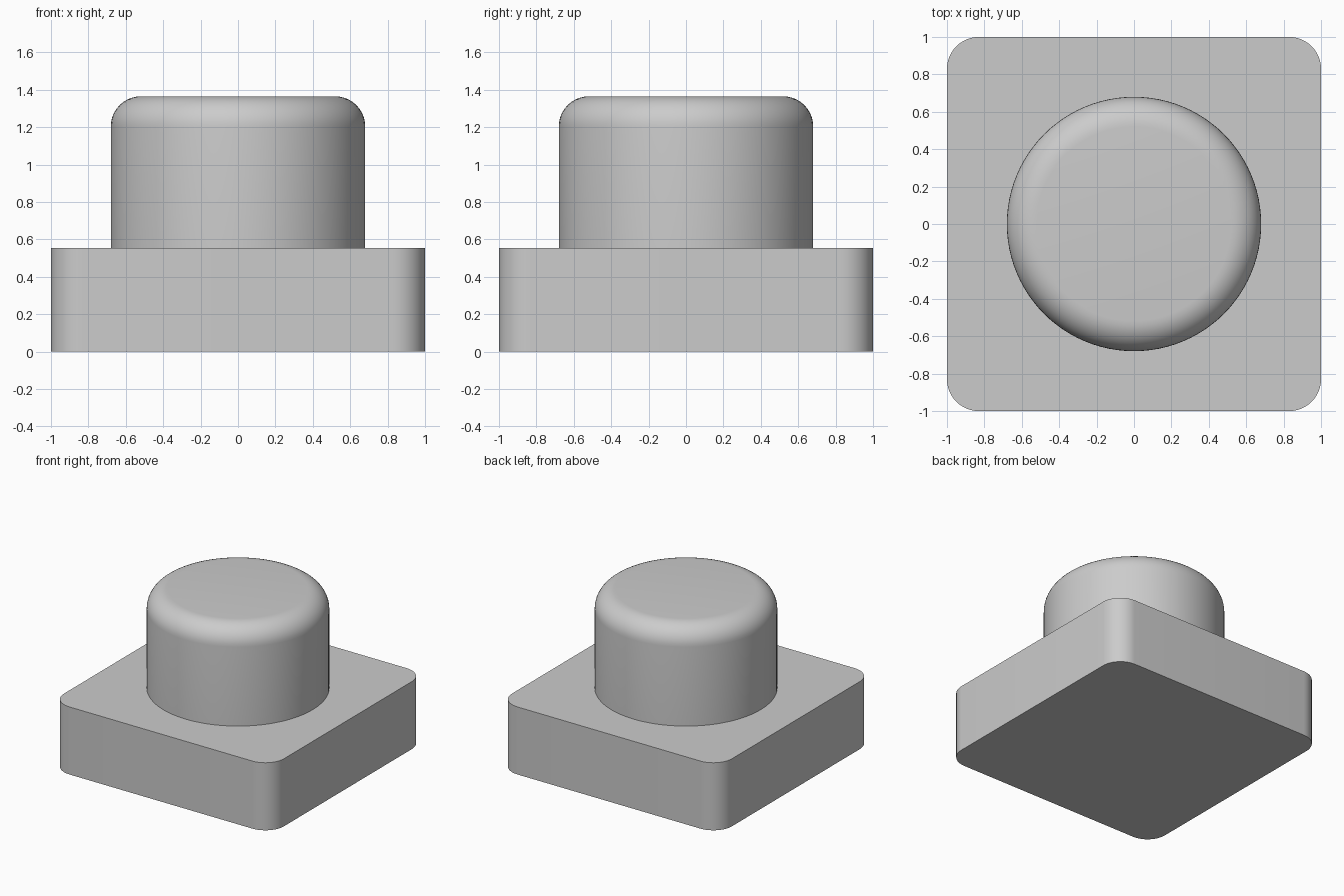
import bpy
import bmesh
from math import cos, sin, pi, radians

BASE_HEIGHT, BASE_CORNER = 0.555, 0.17
CAP_RADIUS, CAP_TOP, CAP_FILLET = 0.68, 1.365, 0.16
SIDES, FILLET_STEPS = 96, 10

default = bpy.data.objects.get("Cube")
if default:
    bpy.data.objects.remove(default, do_unlink=True)

grey = bpy.data.materials.new("light grey")
grey.use_nodes = True
colour = (0.6, 0.6, 0.6, 1)
grey.diffuse_color = colour
grey.node_tree.nodes["Principled BSDF"].inputs["Base Color"].default_value = colour


def finish(name, bm):
    """Turn a bmesh into a smooth-shaded object with sharp edges kept."""
    bmesh.ops.recalc_face_normals(bm, faces=bm.faces)
    mesh = bpy.data.meshes.new(name)
    bm.to_mesh(mesh)
    bm.free()
    mesh.materials.append(grey)
    obj = bpy.data.objects.new(name, mesh)
    bpy.context.collection.objects.link(obj)
    bpy.ops.object.select_all(action="DESELECT")
    obj.select_set(True)
    bpy.context.view_layer.objects.active = obj
    bpy.ops.object.shade_smooth_by_angle(angle=radians(30))
    return obj


# Square base with rounded vertical corners
bm = bmesh.new()
bmesh.ops.create_cube(bm, size=1)
bmesh.ops.scale(bm, vec=(2, 2, BASE_HEIGHT), verts=bm.verts)
bmesh.ops.translate(bm, vec=(0, 0, BASE_HEIGHT / 2), verts=bm.verts)
uprights = [e for e in bm.edges
            if abs(e.verts[0].co.z - e.verts[1].co.z) > BASE_HEIGHT / 2]
bmesh.ops.bevel(bm, geom=uprights, offset=BASE_CORNER, offset_type="OFFSET",
                segments=12, profile=0.5, affect="EDGES")
finish("base", bm)

# Round cap with a filleted top rim, standing on the base
profile = [(CAP_RADIUS, BASE_HEIGHT)]
for i in range(FILLET_STEPS + 1):
    a = i / FILLET_STEPS * pi / 2
    profile.append((CAP_RADIUS - CAP_FILLET * (1 - cos(a)),
                    CAP_TOP - CAP_FILLET * (1 - sin(a))))
bm = bmesh.new()
rings = [[bm.verts.new((r * cos(2 * pi * k / SIDES), r * sin(2 * pi * k / SIDES), z))
          for k in range(SIDES)] for r, z in profile]
for low, high in zip(rings, rings[1:]):
    for k in range(SIDES):
        n = (k + 1) % SIDES
        bm.faces.new((low[k], low[n], high[n], high[k]))
bm.faces.new(rings[-1])
bm.faces.new(reversed(rings[0]))
finish("cap", bm)
